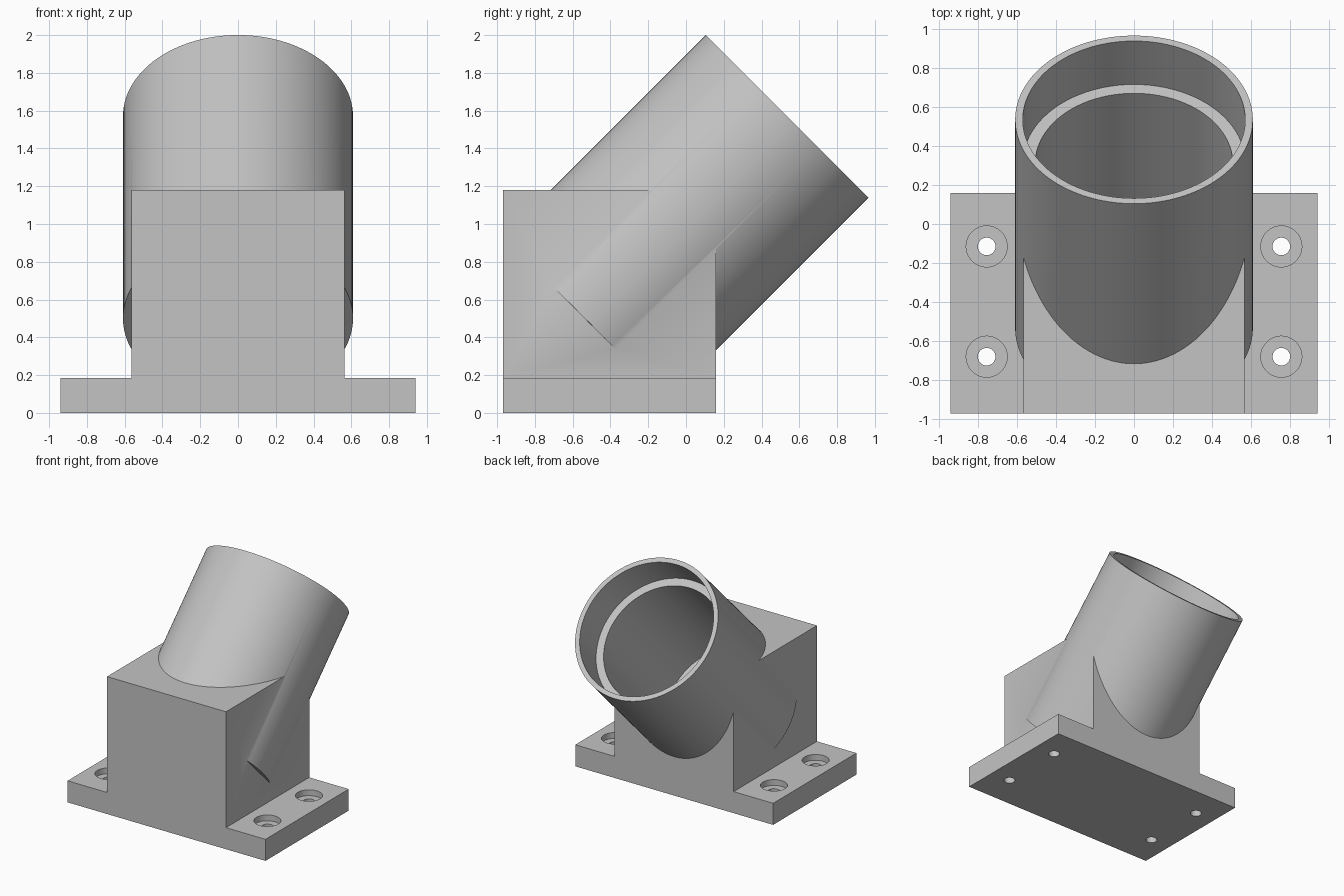
import bpy, bmesh, math
from mathutils import Matrix, Vector

if "Cube" in bpy.data.objects:
    bpy.data.objects.remove(bpy.data.objects["Cube"], do_unlink=True)

SEGMENTS = 128
grey = bpy.data.materials.new("light_grey")
grey.use_nodes = True
grey.diffuse_color = (0.55, 0.55, 0.55, 1)
grey.node_tree.nodes["Principled BSDF"].inputs["Base Color"].default_value = grey.diffuse_color


def finish(name, bm):
    bmesh.ops.recalc_face_normals(bm, faces=bm.faces)
    mesh = bpy.data.meshes.new(name)
    bm.to_mesh(mesh)
    bm.free()
    mesh.materials.append(grey)
    obj = bpy.data.objects.new(name, mesh)
    bpy.context.collection.objects.link(obj)
    return obj


def turned(name, profile, matrix):
    """Closed solid turned about local z from (radius, height) points."""
    bm = bmesh.new()
    rings = []
    for r, z in profile:
        ring = []
        for i in range(SEGMENTS):
            a = math.tau * i / SEGMENTS
            ring.append(bm.verts.new(matrix @ Vector((r * math.cos(a), r * math.sin(a), z))))
        rings.append(ring)
    for low, high in zip(rings, rings[1:]):
        for i in range(SEGMENTS):
            j = (i + 1) % SEGMENTS
            bm.faces.new((low[i], low[j], high[j], high[i]))
    bm.faces.new(rings[0])
    bm.faces.new(rings[-1])
    return finish(name, bm)


def extruded(name, outline, y0, y1):
    """Solid from an x-z outline extruded along y."""
    bm = bmesh.new()
    face = bm.faces.new([bm.verts.new((x, y0, z)) for x, z in outline])
    new = bmesh.ops.extrude_face_region(bm, geom=[face])["geom"]
    verts = [v for v in new if isinstance(v, bmesh.types.BMVert)]
    bmesh.ops.translate(bm, verts=verts, vec=(0, y1 - y0, 0))
    return finish(name, bm)


def combine(target, tool, operation):
    mod = target.modifiers.new(operation.title(), "BOOLEAN")
    mod.operation = operation
    mod.solver = "EXACT"
    mod.object = tool
    bpy.context.view_layer.objects.active = target
    bpy.ops.object.modifier_apply(modifier=mod.name)
    bpy.data.objects.remove(tool, do_unlink=True)


# Block with a flange on each side
half = [(0.94, 0), (0.94, 0.185), (0.565, 0.185), (0.565, 1.18)]
outline = half + [(-x, z) for x, z in reversed(half)]
mount = extruded("angled_socket_mount", outline, -0.97, 0.16)

# Tube leaning back at 45 degrees
LENGTH = 1.513
tilt = Matrix.Translation((0, -0.535, 0.5)) @ Matrix.Rotation(-math.pi / 4, 4, "X")
combine(mount, turned("tube", [(0.609, 0), (0.609, LENGTH)], tilt), "UNION")

# Stepped bore, closed at the bottom by the block
step = LENGTH - 0.315
bore = [(0.506, 0), (0.506, step), (0.57, step), (0.57, LENGTH + 0.1)]
combine(mount, turned("bore", bore, tilt), "DIFFERENCE")

# Counterbored screw holes in the flanges
seat = 0.135
hole = [(0.045, -0.1), (0.045, seat), (0.105, seat), (0.105, 0.25)]
for x in (-0.755, 0.755):
    for y in (-0.68, -0.115):
        combine(mount, turned("screw_hole", hole, Matrix.Translation((x, y, 0))), "DIFFERENCE")

# Smooth round walls, sharp edges
bpy.ops.object.select_all(action="DESELECT")
mount.select_set(True)
bpy.context.view_layer.objects.active = mount
bpy.ops.object.shade_smooth_by_angle(angle=math.radians(30))
